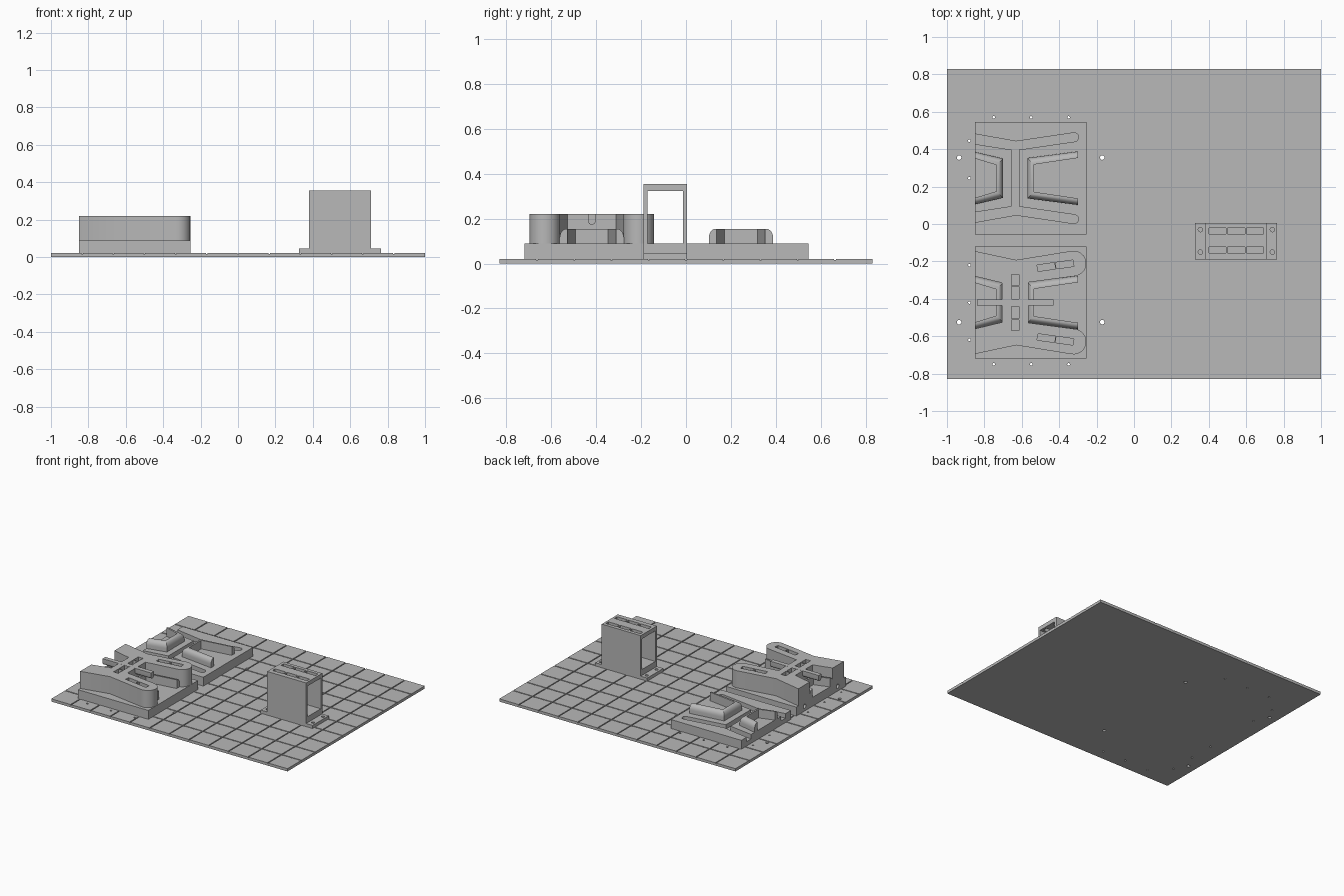
import bpy, bmesh
from math import sin, cos, pi, radians
from mathutils import Vector

if "Cube" in bpy.data.objects:
    bpy.data.objects.remove(bpy.data.objects["Cube"], do_unlink=True)

GREY = (0.48, 0.48, 0.48, 1)
mat = bpy.data.materials.new("plain_grey")
mat.use_nodes = True
mat.diffuse_color = GREY
mat.node_tree.nodes["Principled BSDF"].inputs["Base Color"].default_value = GREY


def prisms(name, outlines, lo, hi, axis="z"):
    """One object from closed outlines, extruded along z, or along x for (y, z) outlines."""
    bm = bmesh.new()
    for pts in outlines:
        def ring(h):
            return [bm.verts.new((p[0], p[1], h) if axis == "z" else (h, p[0], p[1])) for p in pts]
        a, b = ring(lo), ring(hi)
        n = len(pts)
        bm.faces.new(a[::-1])
        bm.faces.new(b)
        for i in range(n):
            bm.faces.new((a[i], a[(i + 1) % n], b[(i + 1) % n], b[i]))
    return finish(name, bm)


def finish(name, bm):
    bmesh.ops.recalc_face_normals(bm, faces=bm.faces)
    me = bpy.data.meshes.new(name)
    bm.to_mesh(me)
    bm.free()
    me.materials.append(mat)
    ob = bpy.data.objects.new(name, me)
    bpy.context.collection.objects.link(ob)
    return ob


def rect(x0, x1, y0, y1):
    return [(x0, y0), (x1, y0), (x1, y1), (x0, y1)]


def circle(x, y, r, n=16):
    return [(x + r * cos(2 * pi * i / n), y + r * sin(2 * pi * i / n)) for i in range(n)]


def turned_rect(x, y, length, width, deg, shift=0):
    c, s = cos(radians(deg)), sin(radians(deg))
    return [(x + u * c - v * s, y + u * s + v * c)
            for u, v in rect(shift - length / 2, shift + length / 2, -width / 2, width / 2)]


def cut(ob, cutter, keep=False):
    mod = ob.modifiers.new("cut", "BOOLEAN")
    mod.operation, mod.solver, mod.object = "DIFFERENCE", "EXACT", cutter
    bpy.context.view_layer.objects.active = ob
    bpy.ops.object.modifier_apply(modifier=mod.name)
    if not keep:
        bpy.data.objects.remove(cutter, do_unlink=True)


def smooth(ob):
    bpy.ops.object.select_all(action="DESELECT")
    ob.select_set(True)
    bpy.context.view_layer.objects.active = ob
    bpy.ops.object.shade_smooth_by_angle(angle=radians(30))


FRONT, BACK = -0.42, 0.245          # y centres of the two fixtures
BASE_TOP, TALL_TOP = 0.089, 0.22

# Board with square tiles separated by narrow grooves
W, D, PITCH, GAP = 1.0, 0.83, 1 / 6, 0.004
board = prisms("board", [rect(-W, W, -D, D)], 0, 0.015)
tiles = []
for i in range(12):
    for j in range(10):
        x0, y0 = -W + i * PITCH, -D + j * D / 5
        tiles.append(rect(x0 + GAP * (i > 0), x0 + PITCH - GAP * (i < 11),
                          y0 + GAP * (j > 0), y0 + D / 5 - GAP * (j < 9)))
board_tiles = prisms("board_tiles", tiles, 0.015, 0.021)

# Mounting and peg holes through the board
holes = [circle(x, y, 0.012) for x in (-0.935, -0.17) for y in (-0.525, 0.355)]
holes += [circle(x, y, 0.007) for x in (-0.75, -0.55, -0.35) for y in (-0.75, 0.57)]
holes += [circle(-0.88, y, 0.007) for y in (-0.62, -0.42, -0.22, 0.245, 0.445)]
drill = prisms("drill", holes, -0.1, 0.1)
cut(board, drill, keep=True)
cut(board_tiles, drill)


def fixture_base(name, c):
    return prisms(name, [rect(-0.85, -0.255, c - 0.3, c + 0.3)], 0.016, BASE_TOP)


def u_wall(name, c, xc, xo, dc, do):
    """U-shaped wall, closed at xc and open at xo, with a rounded outer top edge."""
    side = 1 if xo > xc else -1
    outer = [(xo, do), (xc, dc), (xc, -dc), (xo, -do)]
    inner = [(xo, do - 0.035), (xc + side * 0.035, dc - 0.035),
             (xc + side * 0.035, 0.035 - dc), (xo, 0.035 - do)]
    section = [(0, BASE_TOP - 0.005)]
    section += [(0.85 * (1 - cos(a * pi / 12)), 0.115 + 0.04 * sin(a * pi / 12)) for a in range(7)]
    section += [(1, 0.155), (1, BASE_TOP - 0.005)]
    bm = bmesh.new()
    rings = []
    for o, i in zip(outer, inner):
        o, i = Vector(o), Vector(i)
        rings.append([bm.verts.new((*(o.lerp(i, t) + Vector((0, c))), z)) for t, z in section])
    n = len(section)
    for a, b in zip(rings, rings[1:]):
        for k in range(n):
            bm.faces.new((a[k], a[(k + 1) % n], b[(k + 1) % n], b[k]))
    bm.faces.new(rings[0])
    bm.faces.new(rings[-1][::-1])
    smooth(finish(name, bm))


for label, c in (("front", FRONT), ("back", BACK)):
    u_wall(label + "_fixture_wall_left", c, -0.57, -0.30, 0.108, 0.143)
    u_wall(label + "_fixture_wall_right", c, -0.70, -0.85, 0.105, 0.14)

# Front fixture: base with side holes
front_base = fixture_base("front_fixture_base", FRONT)
cut(front_base, prisms("side_drill", [circle(FRONT + d, 0.058, 0.016) for d in (-0.2, 0.2)],
                       -0.9, -0.75, "x"))

# Front fixture: tall X-shaped body with rounded arm ends
half = [(-0.85, 0.14), (-0.85, 0.275), (-0.63, 0.228)]
half += [(-0.323 + 0.068 * cos(radians(a)), 0.209 + 0.068 * sin(radians(a)))
         for a in range(100, -81, -15)]
half += [(-0.565, 0.108)]
outline = [(-0.705, 0.105)] + half
outline += [(x, -y) for x, y in reversed(outline)]
body = prisms("front_fixture_body", [[(x, FRONT + y) for x, y in outline]],
              BASE_TOP - 0.005, TALL_TOP)

# Slots in the arms and the spine
slots = []
for s in (-1, 1):
    for shift in (-0.05, 0.05):
        slots.append(turned_rect(-0.42, FRONT + s * 0.197, 0.094, 0.034, s * 8, shift))
    slots.append(rect(-0.655, -0.615, *sorted((FRONT + s * 0.02, FRONT + s * 0.085))))
    slots.append(rect(-0.655, -0.615, *sorted((FRONT + s * 0.092, FRONT + s * 0.15))))
cut(body, prisms("slot_cutter", slots, 0.17, 0.3))
smooth(body)

# Round-bottomed bar across the spine
bar = [(FRONT - 0.017, TALL_TOP + 0.0005)]
bar += [(FRONT - 0.017 * cos(a * pi / 8), 0.19 - 0.017 * sin(a * pi / 8)) for a in range(9)]
bar += [(FRONT + 0.017, TALL_TOP + 0.0005)]
smooth(prisms("front_fixture_bar", [bar], -0.84, -0.43, "x"))

# Back fixture: base with an X-shaped channel
back_base = fixture_base("back_fixture_base", BACK)
for s in (-1, 1):
    arm = [(-0.9, 0.245), (-0.63, 0.197), (-0.32, 0.243)]
    arm += [(-0.32 + 0.024 * cos(radians(a)), 0.219 + 0.024 * sin(radians(a)))
            for a in range(75, -76, -25)]
    arm += [(-0.32, 0.195), (-0.615, 0.152), (-0.655, 0.152), (-0.9, 0.19)]
    cut(back_base, prisms("arm_cutter", [[(x, BACK + s * y) for x, y in arm]], 0.055, 0.2))
cut(back_base, prisms("spine_cutter", [rect(-0.655, -0.615, BACK - 0.17, BACK + 0.17)], 0.055, 0.2))

# Tower: flange with screw holes and a hollow box with slots on top
Y0, Y1 = -0.19, 0.005
flange = prisms("tower_flange", [rect(0.325, 0.765, Y0, Y1)], 0.016, 0.045)
cut(flange, prisms("screw_drill", [circle(x, y, 0.012) for x in (0.355, 0.74)
                                   for y in (-0.03, -0.15)], 0.018, 0.1))
tower = prisms("tower_box", [rect(0.38, 0.71, Y0, Y1)], 0.04, 0.355)
cut(tower, prisms("window_cutter", [rect(Y0 + 0.018, Y1 - 0.018, 0.09, 0.324)], 0.3, 0.8, "x"))
cut(tower, prisms("top_slot_cutter", [rect(x - 0.046, x + 0.046, y - 0.016, y + 0.016)
                                      for x in (0.447, 0.547, 0.647) for y in (-0.037, -0.139)],
                  0.3, 0.4))
